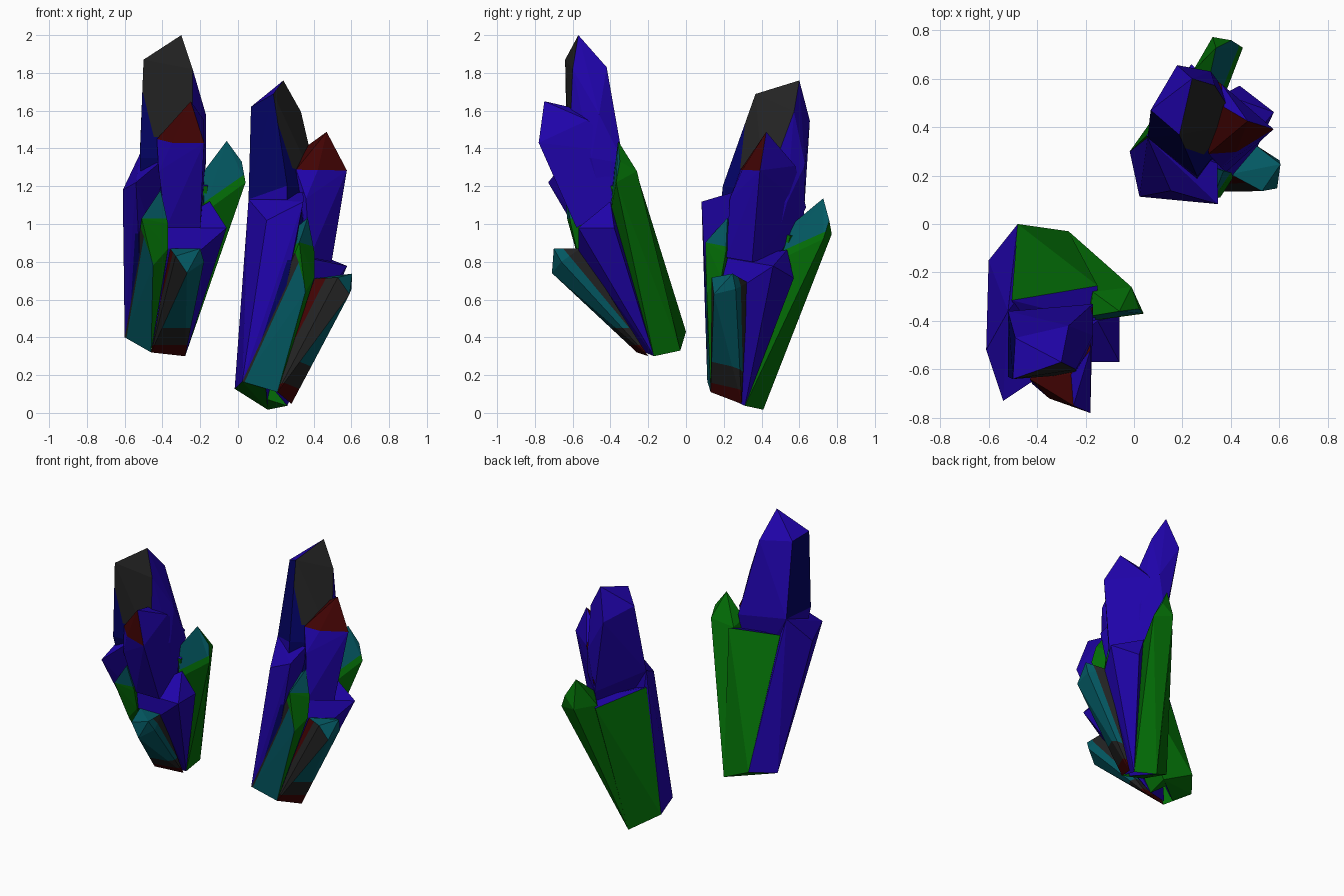
import bpy, bmesh
from mathutils import Vector, Matrix

if "Cube" in bpy.data.objects:
    bpy.data.objects.remove(bpy.data.objects["Cube"])

COLOURS = {
    "violet": (0.014, 0.001, 0.40), "green": (0.001, 0.155, 0.002),
    "charcoal": (0.017, 0.017, 0.017), "teal": (0.001, 0.10, 0.125),
    "dark_red": (0.055, 0.001, 0.001), "navy": (0.001, 0.001, 0.13),
}
NAMES = list(COLOURS)
MATS = []
for name, col in COLOURS.items():
    m = bpy.data.materials.new(name)
    m.diffuse_color = (*col, 1)
    m.use_nodes = True
    m.node_tree.nodes["Principled BSDF"].inputs["Base Color"].default_value = m.diffuse_color
    MATS.append(m)


def frame(tip, base, side):
    """Orthonormal frame at the tip, set by a base point and a side point."""
    tip, base, side = Vector(tip), Vector(base), Vector(side)
    a = (tip - base).normalized()
    b = tip - side
    b = (b - a * b.dot(a)).normalized()
    rot = Matrix((a, b, a.cross(b))).transposed()
    return Matrix.Translation(tip) @ rot.to_4x4()


# Placement of the second cluster: same crystals, turned and tilted
PLACE = frame((0.24, 0.60, 1.76), (0.26, 0.32, 0.0), (0.345, 0.085, 1.11)) @ \
    frame((-0.30, -0.57, 2.0), (-0.27, -0.16, 0.30), (-0.54, -0.73, 1.22)).inverted()


def level(z):
    """Horizontal colour break."""
    return (0, 0, z), (0, 0, 1)


def beyond(c, plane):
    return (c - Vector(plane[0])).dot(Vector(plane[1])) > 0


def crystal(name, pts, rule, cuts=()):
    """Faceted convex crystal; rule(normal, centre) picks a colour per face."""
    bm = bmesh.new()
    for p in pts:
        bm.verts.new(p)
    res = bmesh.ops.convex_hull(bm, input=bm.verts[:])
    junk = set(res["geom_interior"]) | set(res["geom_unused"])
    junk = [v for v in junk if isinstance(v, bmesh.types.BMVert)]
    if junk:
        bmesh.ops.delete(bm, geom=junk, context='VERTS')
    for co, no in cuts:
        bmesh.ops.bisect_plane(bm, geom=bm.verts[:] + bm.edges[:] + bm.faces[:],
                               plane_co=co, plane_no=no)
    bmesh.ops.recalc_face_normals(bm, faces=bm.faces[:])
    for f in bm.faces:
        f.material_index = NAMES.index(rule(f.normal, f.calc_center_median()))
    me = bpy.data.meshes.new(name)
    bm.to_mesh(me)
    bm.free()
    for m in MATS:
        me.materials.append(m)
    for suffix, mat in (("_left", Matrix()), ("_right", PLACE)):
        ob = bpy.data.objects.new(name + suffix, me)
        ob.matrix_world = mat
        bpy.context.collection.objects.link(ob)


# Shared base ring
b1, b2, b3 = (-0.28, -0.17, 0.30), (-0.46, -0.26, 0.32), (-0.27, -0.03, 0.33)
b4, b5 = (-0.48, 0.0, 0.43), (-0.60, -0.15, 0.40)

# Tall central crystal, charcoal in front with a navy rim
TALL_LEFT = ((-0.47, 0, 1.56), (-0.97, 0, -0.24))


def tall_rule(n, c):
    if n.y < -0.6 and n.x < 0.6:
        return "navy" if c.z < 1.46 or beyond(c, TALL_LEFT) else "charcoal"
    return "navy" if n.x < -0.75 and c.z > 1.3 else "violet"


crystal("tall_crystal", [
    (-0.30, -0.57, 2.0), (-0.50, -0.64, 1.87), (-0.49, -0.47, 1.86),
    (-0.27, -0.42, 1.83), (-0.24, -0.60, 1.82), (-0.17, -0.46, 1.58),
    (-0.52, -0.63, 1.35), (-0.52, -0.36, 1.37), (-0.17, -0.33, 1.32),
    (-0.24, -0.62, 1.35), (-0.17, -0.50, 1.35), (-0.50, -0.50, 0.9),
    (-0.22, -0.40, 0.9)], tall_rule, [level(1.46), TALL_LEFT])

# Front crystal with a red top facet
crystal("front_crystal", [
    (-0.25, -0.75, 1.65), (-0.18, -0.78, 1.43), (-0.35, -0.72, 1.43),
    (-0.42, -0.66, 1.28), (-0.18, -0.52, 1.55), (-0.17, -0.34, 1.38),
    (-0.43, -0.64, 1.45), (-0.26, -0.62, 1.62), (-0.19, -0.40, 1.08),
    (-0.20, -0.58, 0.98), (-0.38, -0.58, 0.98)],
    lambda n, c: "dark_red" if n.x < -0.2 and c.z > 1.42 else "violet")

# Left crystal reaching down to the base, navy along its lower front
LEFT_STRIP = ((0, -0.36, 0.67), (0, -0.82, -0.57))


def left_rule(n, c):
    if n.z < -0.7:
        return "green"
    return "navy" if n.x < -0.2 and c.z < 0.95 and beyond(c, LEFT_STRIP) else "violet"


crystal("left_crystal", [
    (-0.52, -0.36, 1.37), (-0.61, -0.52, 1.18), (-0.54, -0.73, 1.22),
    (-0.42, -0.65, 1.32), (-0.40, -0.50, 1.2), (-0.50, -0.22, 0.35),
    b5, b4, b3], left_rule, [LEFT_STRIP, level(0.95)])

# Lower right crystal
crystal("lower_crystal", [
    (-0.06, -0.38, 0.98), (-0.06, -0.57, 0.98), (-0.15, -0.40, 1.12),
    (-0.38, -0.57, 0.98), (-0.20, -0.57, 0.86), (-0.37, -0.57, 0.87),
    b1, (-0.45, -0.24, 0.33), (-0.40, -0.20, 0.5)],
    lambda n, c: "dark_red" if n.z < -0.85 else "violet")

# Broad green slab at the back
crystal("back_slab", [
    b3, b4, b1, (-0.505, -0.315, 1.27), (-0.15, -0.255, 1.25),
    (-0.46, -0.40, 1.2), (-0.16, -0.40, 1.2)],
    lambda n, c: "violet" if n.z > 0.6 else "green")

# Green side crystal with a teal tip in front
SIDE_TIP = ((-0.07, 0, 1.19), (-0.57, 0, 0.82))


def side_rule(n, c):
    if n.x < -0.6 and n.y < 0.1 and c.z > 1.1:
        return "navy"
    return "teal" if n.y < -0.3 and beyond(c, SIDE_TIP) else "green"


crystal("side_crystal", [
    b3, b1, (-0.06, -0.36, 1.44), (0.02, -0.35, 1.33), (-0.01, -0.26, 1.28),
    (0.04, -0.37, 1.22), (-0.18, -0.40, 1.06), (-0.18, -0.38, 1.28),
    (-0.17, -0.28, 1.25)], side_rule, [SIDE_TIP])

# Small teal crystal low in front, dark toward its base and back
SMALL_AXIS = ((0, -0.60, 0.81), (0, -0.77, -0.64))


def small_rule(n, c):
    if c.z < 0.36:
        return "dark_red"
    if c.z < 0.45 and n.x > -0.6:
        return "charcoal"
    if n.x < -0.6:
        return "charcoal" if beyond(c, SMALL_AXIS) else "dark_red"
    return "charcoal" if n.x > 0.5 and not beyond(c, SMALL_AXIS) else "teal"


crystal("small_crystal", [
    (-0.20, -0.70, 0.87), (-0.33, -0.70, 0.83), (-0.27, -0.71, 0.74),
    (-0.18, -0.66, 0.80), (-0.36, -0.56, 0.87), (-0.20, -0.56, 0.87),
    b2, (-0.28, -0.20, 0.30), (-0.42, -0.24, 0.36)], small_rule,
    [level(0.36), level(0.45), SMALL_AXIS])

# Teal and green flank crystal at the front left, charcoal on its outer edge
FLANK_TOP = ((-0.47, 0, 0.85), (0.945, 0, 0.33))
FLANK_EDGE = ((-0.59, 0, 0.40), (-0.985, 0, 0.17))


def flank_rule(n, c):
    if c.z > 1.03:
        return "teal"
    if n.x > 0.15 or (beyond(c, FLANK_TOP) and c.z > 0.7):
        return "green"
    return "charcoal" if beyond(c, FLANK_EDGE) else "teal"


crystal("flank_crystal", [
    (-0.41, -0.64, 1.18), (-0.51, -0.63, 1.03), (-0.37, -0.61, 1.0),
    (-0.37, -0.58, 0.87), (-0.50, -0.60, 0.95), (-0.45, -0.56, 0.78),
    (-0.45, -0.45, 1.1), b2, b5], flank_rule,
    [level(1.03), level(0.7), FLANK_TOP, FLANK_EDGE])
